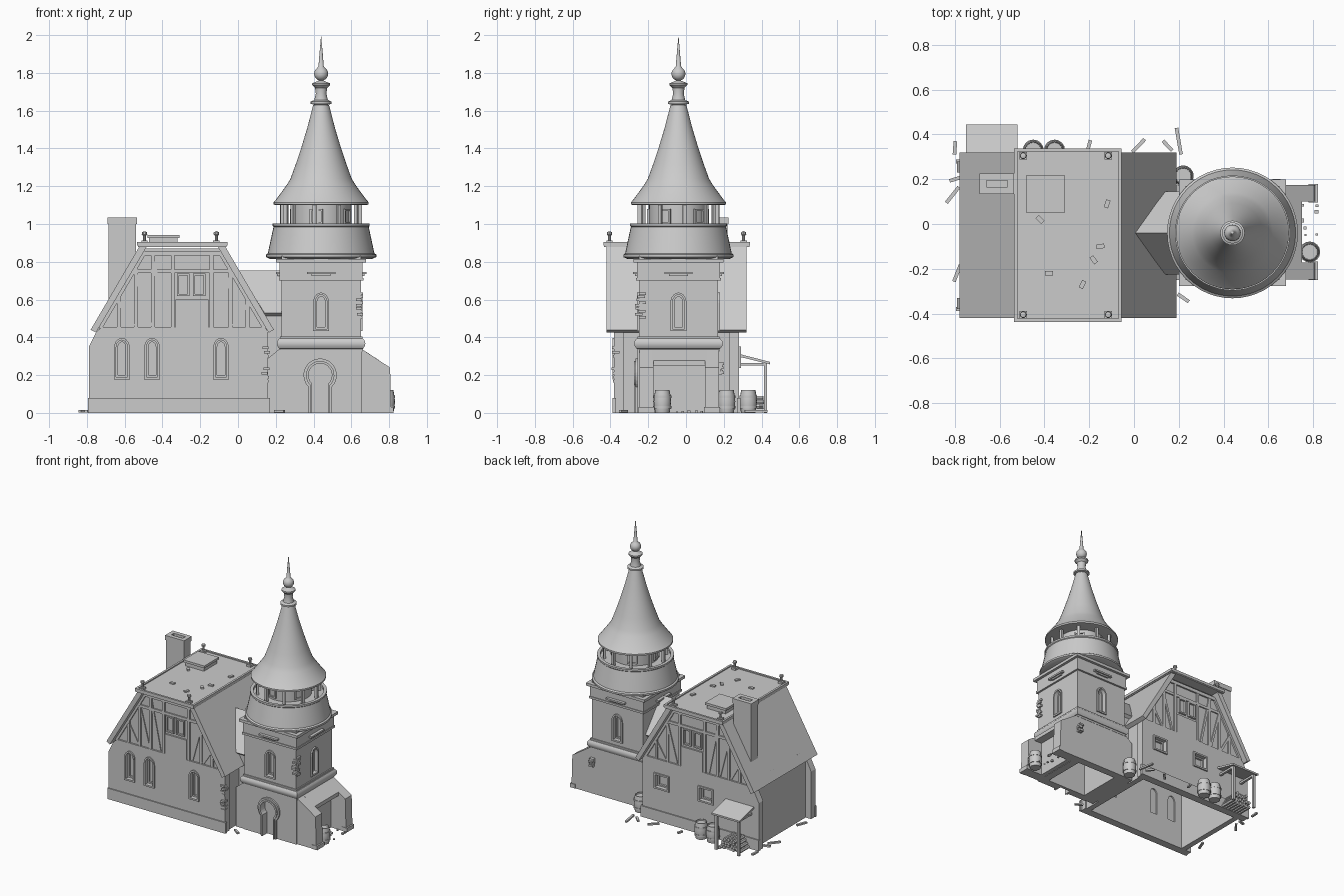
import bpy, bmesh, random
from math import sin, cos, pi, atan2
from mathutils import Matrix, Vector

if "Cube" in bpy.data.objects:
    bpy.data.objects.remove(bpy.data.objects["Cube"])

random.seed(4)
TX, TY = 0.44, -0.04          # tower axis
HY = -0.05                    # house mid line in y
I4 = Matrix.Identity(4)


def finish(name, bm, smooth=False):
    bmesh.ops.recalc_face_normals(bm, faces=bm.faces)
    me = bpy.data.meshes.new(name)
    bm.to_mesh(me)
    bm.free()
    ob = bpy.data.objects.new(name, me)
    bpy.context.collection.objects.link(ob)
    if smooth:
        bpy.ops.object.select_all(action='DESELECT')
        ob.select_set(True)
        bpy.context.view_layer.objects.active = ob
        bpy.ops.object.shade_smooth_by_angle(angle=0.6)
    return ob


def place(p, d, axis):
    return {'X': (d, p[0], p[1]), 'Y': (p[0], d, p[1]), 'Z': (p[0], p[1], d)}[axis]


def prism(name, pts, axis, a, b, m=I4):
    bm = bmesh.new()
    A, B = [[bm.verts.new(m @ Vector(place(p, d, axis))) for p in pts] for d in (a, b)]
    bm.faces.new(A)
    bm.faces.new(B)
    n = len(pts)
    for i in range(n):
        bm.faces.new((A[i], A[(i + 1) % n], B[(i + 1) % n], B[i]))
    return finish(name, bm)


def ring(name, outer, inner, axis, a, b, m=I4, closed=True):
    bm = bmesh.new()
    L = [[bm.verts.new(m @ Vector(place(p, d, axis))) for p in pts]
         for pts, d in ((outer, a), (inner, a), (inner, b), (outer, b))]
    n = len(outer)
    for i in range(n if closed else n - 1):
        j = (i + 1) % n
        for k in range(4):
            q = (k + 1) % 4
            bm.faces.new((L[k][i], L[k][j], L[q][j], L[q][i]))
    return finish(name, bm)


def rect(x0, x1, z0, z1):
    return [(x0, z0), (x1, z0), (x1, z1), (x0, z1)]


def box(name, x0, x1, y0, y1, z0, z1, m=I4):
    return prism(name, rect(x0, x1, y0, y1), 'Z', z0, z1, m)


def lathe(name, prof, x, y, n=48):
    bm = bmesh.new()
    rows = [[bm.verts.new((x + r * cos(2 * pi * i / n), y + r * sin(2 * pi * i / n), z))
             for i in range(n)] for r, z in prof]
    for A, B in zip(rows, rows[1:]):
        for i in range(n):
            bm.faces.new((A[i], A[(i + 1) % n], B[(i + 1) % n], B[i]))
    bmesh.ops.remove_doubles(bm, verts=bm.verts, dist=1e-5)
    return finish(name, bm, True)


def beam(name, p, q, w, y0, y1, m=I4):
    p, q = Vector(p), Vector(q)
    d = (q - p).normalized() * w / 2
    s = Vector((-d.y, d.x))
    return prism(name, [p + s, q + s, q - s, p - s], 'Y', y0, y1, m)


def cut(target, cutter):
    bpy.context.view_layer.objects.active = target
    mod = target.modifiers.new('cut', 'BOOLEAN')
    mod.object = cutter
    mod.solver = 'EXACT'
    bpy.ops.object.modifier_apply(modifier=mod.name)
    bpy.data.objects.remove(cutter)


def arch(cx, z0, w, h, n=10):
    r = w / 2
    return [(cx - r, z0), (cx + r, z0)] + [
        (cx + r * cos(pi * i / n), z0 + h - 1.3 * r + 1.3 * r * sin(pi * i / n)) for i in range(n + 1)]


def square(cx, z0, w, h):
    return rect(cx - w / 2, cx + w / 2, z0, z0 + h)


def window(target, shape, cx, z0, w, h, y, s, m=I4, depth=0.08):
    """Recess, frame, pane and bars; s is the outward direction in y."""
    cut(target, prism('cutter', shape(cx, z0, w, h), 'Y', y + s * 0.05, y - s * depth, m))
    ring('window_frame', shape(cx, z0 - .012, w + .024, h + .024), shape(cx, z0, w, h), 'Y',
         y + s * 0.01, y - s * 0.02, m)
    prism('window_pane', shape(cx, z0, w, h), 'Y', y - s * 0.035, y - s * 0.04, m)
    ring('window_sash', shape(cx, z0, w, h), shape(cx, z0 + .01, w - .02, h - .02), 'Y',
         y - s * 0.02, y - s * 0.035, m)


# House end walls with gable and half timbering, mirrored front and back
for s, side in ((-1, 'front'), (1, 'back')):
    Y = lambda d: HY + s * d
    wall = prism(side + '_wall', [(-.79, 0), (-.79, .35), (-.75, .43), (-.72, .455), (-.33, .455),
                 (-.33, .6), (-.155, .6), (-.155, .455), (.14, .455), (.16, .43), (.16, 0)],
                 'Y', Y(.28), Y(.33))
    prism(side + '_gable', [(-.735, .445), (.145, .445), (-.09, .87), (-.5, .87)], 'Y', Y(.285), Y(.318))
    box(side + '_plinth', -.795, .17, Y(.32), Y(.338), 0, .08)
    if s < 0:
        for x in (-.615, -.455, -.09):
            window(wall, arch, x, .19, .06, .195, Y(.33), s)
    else:
        for x in (-.36, .0):
            window(wall, square, x, .25, .1, .09, Y(.33), s)
    posts = [(-.63, 1), (-.54, 1), (-.45, 1), (-.345, 0), (-.14, 0), (-.04, -1), (.05, -1)]
    top = lambda x: min(.85, .455 + 1.69 * (x + .73), .455 + 1.69 * (.14 - x))
    for x, lean in posts:
        beam('timber_post', (x, .455), (x, top(x)), .02, Y(.31), Y(.328))
        if lean:
            x2 = x + lean * .075
            beam('timber_brace', (x, top(x) - .03), (x2, .46), .016, Y(.31), Y(.325))
    beam('timber_rail', (-.55, .75), (-.04, .75), .02, Y(.31), Y(.327))
    beam('timber_tie', (-.5, .845), (-.09, .845), .025, Y(.31), Y(.33))
    for p, q in (((-.735, .45), (-.5, .85)), ((.145, .45), (-.09, .85))):
        beam('timber_rafter', p, q, .03, Y(.31), Y(.33))
    for x in (-.29, -.205):
        ring('attic_frame', square(x, .62, .064, .118), square(x, .63, .046, .098), 'Y', Y(.315), Y(.333))

# House side walls
for x, n in ((-.745, 'left_wall'), (.11, 'right_wall')):
    box(n, x, x + .04, HY - .3, HY + .3, 0, .5)

# Mansard roof
for n, p in (('left_roof', [(-.78, .44), (-.52, .885), (-.48, .885), (-.752, .425)]),
             ('right_roof', [(.19, .44), (-.07, .885), (-.11, .885), (.162, .425)])):
    prism(n, p, 'Y', HY - .37, HY + .37)
box('roof_deck', -.53, -.06, HY - .385, HY + .385, .878, .897)
ring('roof_deck_rim', rect(-.535, -.055, HY - .388, HY + .388), rect(-.52, -.07, HY - .373, HY + .373), 'Z', .885, .905)
for x in (-.495, -.115):
    for y in (HY - .355, HY + .355):
        box('finial_base', x - .017, x + .017, y - .017, y + .017, .895, .912)
        lathe('roof_finial', [(0, .9), (.008, .91), (.008, .938), (.015, .945), (.013, .957), (0, .962)], x, y, 10)
box('roof_hatch', -.47, -.32, .06, .21, .89, .93)
box('roof_hatch_lid', -.48, -.31, .05, .22, .925, .942)
for i in range(6):
    x, y = ((-.38, -.22), (-.23, -.27), (-.18, -.16), (-.15, -.1), (-.12, .09), (-.42, .02))[i]
    box('loose_tile', -.018, .018, -.01, .01, .895, .906, Matrix.Translation((x, y, 0)) @ Matrix.Rotation(i * 1.1, 4, 'Z'))

# Chimney
ring('chimney', rect(-.685, -.54, .14, .22), rect(-.66, -.565, .165, .195), 'Z', .55, 1.03)
ring('chimney_cap', rect(-.69, -.535, .135, .225), rect(-.66, -.565, .165, .195), 'Z', 1.0, 1.035)
box('chimney_flue_floor', -.67, -.55, .15, .21, .94, .95)

# Link between house and tower with its small gable roof
prism('link_wall', [(-.2, 0), (.12, 0), (.12, .56), (TY, .73), (-.2, .56)], 'X', .14, .23)
bm = bmesh.new()
v = [bm.verts.new(p) for p in ((0, TY, .755), (.25, TY, .755), (.14, -.225, .53), (.25, -.225, .53),
                               (.14, .145, .53), (.25, .145, .53))]
for f in ((0, 2, 3, 1), (0, 1, 5, 4)):
    bm.faces.new([v[i] for i in f])
finish('link_roof', bm).modifiers.new('thickness', 'SOLIDIFY').thickness = .025


def tower_square(h):
    return rect(TX - h, TX + h, TY - h, TY + h)


# Tower base with keyhole doorway
base = ring('tower_base', tower_square(.216), tower_square(.16), 'Z', 0, .34)
F = TY - .216


def keyhole(r, w):
    a0 = atan2(-(r * r - w * w) ** .5, w)
    n = 20
    return [(TX - .005 + w, -.001)] + [(TX - .005 + r * cos(t), .2 + r * sin(t)) for t in
            [a0 + (pi - 2 * a0) * i / n for i in range(n + 1)]] + [(TX - .005 - w, -.001)]


cut(base, prism('cutter', keyhole(.062, .043), 'Y', F - .03, F + .04))
for r, w, d in ((.088, .062, .012), (.075, .053, .02)):
    ring('door_surround', [(x, max(z, 0)) for x, z in keyhole(r, w)],
         [(x, max(z, 0)) for x, z in keyhole(.062, .043)], 'Y', F - d, F + .02, closed=False)
prism('door_leaf', [(x, max(z, 0)) for x, z in keyhole(.064, .045)], 'Y', F + .035, F + .045)
prism('base_shoulder', [(.23, 0), (.23, .335), (.215, .335), (.16, .29), (.16, 0)], 'Y', F + .005, F + .427)

# Buttressed lean-to on the right
for y in (-.247, .1):
    prism('buttress', [(.64, 0), (.64, .335), (.66, .335), (.805, .24), (.812, 0)], 'Y', y, y + .075)
    box('buttress_foot', .78, .822, y - .004, y + .079, 0, .03)
prism('lean_to_roof', [(.64, .25), (.64, .335), (.66, .335), (.75, .277), (.75, .25)], 'Y', -.18, .11)
box('lean_to_wall', .66, .69, -.18, .11, 0, .26)

# Tower shaft with mouldings
shaft = box('tower_shaft', TX - .21, TX + .21, TY - .21, TY + .21, .33, .83)
for z0, z1, h in ((.325, .34, .218), (.39, .405, .218), (.7, .715, .224), (.715, .8, .219), (.795, .815, .238)):
    ring('tower_band', tower_square(h), tower_square(.2), 'Z', z0, z1)
bm = bmesh.new()
rows = [[bm.verts.new((*p, z)) for p in tower_square(h)] for h, z in
        ((.205, .335), (.222, .34), (.232, .355), (.234, .367), (.232, .38), (.222, .393), (.205, .397))]
for A, B in zip(rows, rows[1:]):
    for i in range(4):
        bm.faces.new((A[i], A[(i + 1) % 4], B[(i + 1) % 4], B[i]))
finish('tower_roll_moulding', bm, True)
for k in range(4):
    m = Matrix.Translation((TX, TY, 0)) @ Matrix.Rotation(k * pi / 2, 4, 'Z')
    if k < 3:
        window(shaft, arch, 0, .445, .062, .18, -.21, -1, m, .06)
    box('tower_ledge', -.075, .075, -.24, -.2, .735, .747, m)
    box('tower_ledge_bracket', -.05, .05, -.23, -.2, .725, .737, m)

# Round gallery, posts, spire and finial
lathe('gallery_skirt', [(0, .815), (.27, .815), (.292, .825), (.292, .838), (.282, .845), (.266, .92), (.252, .985),
                        (.257, .99), (.257, 1.003), (.235, 1.003), (.235, .985), (0, .985)], TX, TY)
lathe('gallery_drum', [(.155, .98), (.155, 1.11)], TX, TY)
for k in range(10):
    m = Matrix.Translation((TX, TY, 0)) @ Matrix.Rotation(k * pi / 5 + .15, 4, 'Z')
    box('gallery_post', .2, .218, -.009, .009, .98, 1.11, m)
    if k % 2:
        ring('drum_panel', rect(-.035, .035, 1.0, 1.08), rect(-.025, .025, 1.01, 1.07), 'X', .145, .162, m)
lathe('spire', [(0, 1.105), (.235, 1.1), (.252, 1.103), (.252, 1.115), (.24, 1.128), (.205, 1.175), (.18, 1.21),
                (.162, 1.24), (.133, 1.32), (.103, 1.41), (.073, 1.51), (.042, 1.63), (0, 1.64)], TX, TY)
ball = [(.037 * sin(pi * i / 10), 1.795 - .037 * cos(pi * i / 10)) for i in range(1, 9)]
lathe('spire_finial', [(.03, 1.63), (.055, 1.636), (.055, 1.648), (.036, 1.656), (.028, 1.69), (.032, 1.72), (.047, 1.735),
                       (.047, 1.745), (.022, 1.755)] + ball + [(.014, 1.835), (.008, 1.91), (0, 2.0)], TX, TY, 24)

# Wood shelter with log pile
prism('shelter_roof', [(.27, .315), (.445, .27), (.445, .257), (.27, .3)], 'X', -.75, -.52)
for x in (-.735, -.553):
    box('shelter_post', x, x + .018, .412, .43, 0, .27)
    box('shelter_rafter', x, x + .018, .28, .43, .25, .265)
for row in range(4):
    for i in range(7 - row):
        x, z = -.71 + .025 * i + .0125 * row, .013 + .022 * row
        dy = random.uniform(-.015, .015)
        prism('log', [(x + .0125 * cos(k * pi / 3), z + .0125 * sin(k * pi / 3)) for k in range(6)],
              'Y', .29, .4 + dy)

# Barrels
for x, y in ((-.45, .33), (-.355, .33), (.22, .215), (.785, -.125)):
    lathe('barrel', [(0, .11), (.034, .11), (.035, .12), (.038, .12), (.044, .085), (.046, .06), (.044, .035),
                     (.038, 0), (0, 0)], x, y, 16)
    for z in (.03, .085):
        lathe('barrel_hoop', [(.043, z - .006), (.047, z - .006), (.047, z + .006), (.043, z + .006)], x, y, 16)

# Fallen planks and broken masonry
for x, y, a, l in ((-.81, .13, .9, .09), (-.8, .2, .3, .05), (-.8, .34, 1.5, .06), (-.79, -.22, 1.2, .08), (-.2, .355, 1.3, .04),
                   (.02, .35, .8, .08), (.15, .35, -.8, .06), (.2, .37, -1.4, .12), (.22, -.33, -.6, .06), (.78, .13, .1, .08)):
    m = Matrix.Translation((x, y, 0)) @ Matrix.Rotation(a, 4, 'Z')
    box('fallen_plank', -l / 2, l / 2, -.008, .008, .002, .014, m)
for cx, cy, z0, z1 in ((TX + .21, TY - .205, .5, .64), (.155, -.37, .16, .36), (TX + .21, .17, .2, .26)):
    for i in range(9):
        z = z0 + (z1 - z0) * i / 9
        x, y = cx + random.uniform(-.012, .002), cy + random.uniform(-.006, .02)
        box('exposed_brick', x - .02, x + .012, y - .02, y + .018, z, z + .013)
for i in range(8):
    x, y, r = random.uniform(.74, .82), random.uniform(-.05, .12), random.uniform(.004, .009)
    box('rubble', x - r, x + r, y - r, y + r, 0, r * 1.5)
